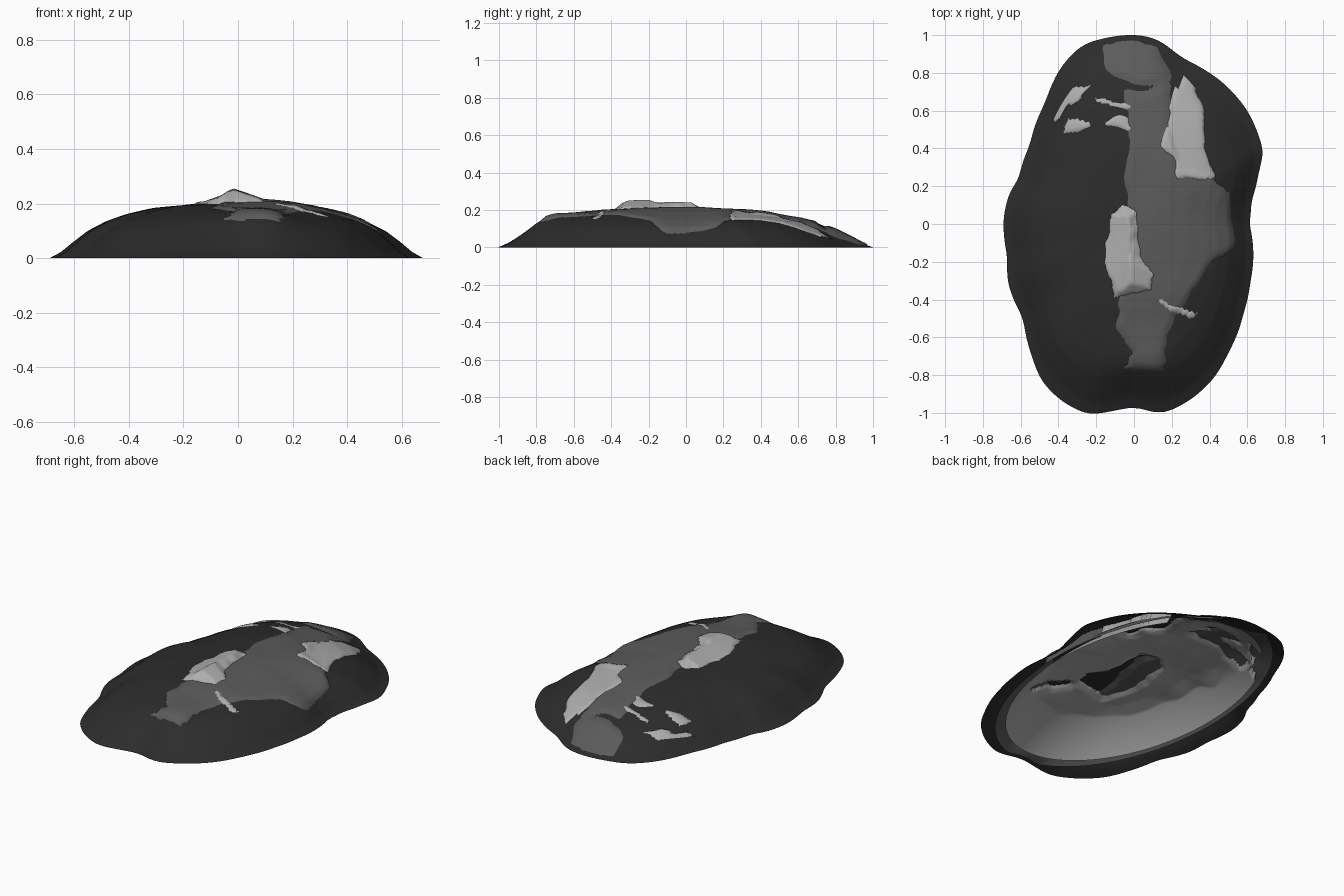
import bpy, bmesh, math
from mathutils import Vector, noise

if "Cube" in bpy.data.objects:
    bpy.data.objects.remove(bpy.data.objects["Cube"])

# footprint of the mound, read anticlockwise from the right
OUT = [(.61,0),(.62,.12),(.66,.28),(.685,.38),(.6,.6),(.48,.74),(.25,.88),(.12,.98),(0,1.003),
       (-.15,.985),(-.27,.95),(-.38,.84),(-.47,.64),(-.55,.42),(-.61,.24),(-.66,.16),
       (-.69,.03),(-.67,-.17),(-.665,-.32),(-.585,-.5),(-.54,-.7),(-.49,-.83),(-.38,-.94),
       (-.24,-1.01),(-.12,-.99),(0,-.965),(.15,-1.005),(.3,-.93),(.42,-.82),(.5,-.68),
       (.58,-.47),(.615,-.31)]
# dome height against relative radius
PROF = [(0,.205),(.15,.203),(.3,.195),(.45,.182),(.6,.158),(.7,.135),(.8,.1),(.88,.058),(.94,.023),(1,0)]
# outlines of the places where the middle and top sheets break through
MID = [[(-.05,.71),(.06,.7),(.2,.77),(.19,.5),(.26,.3),(.42,.25),(.51,.18),(.54,-.14),(.43,-.18),
        (.32,-.35),(.21,-.5),(.17,-.66),(.17,-.78),(-.06,-.77),(-.03,-.68),(-.09,-.55),(-.07,-.3),
        (0,0),(-.05,.2),(-.02,.45)],
       [(-.17,.95),(0,.985),(.12,.93),(.19,.8),(.17,.74),(0,.73),(-.15,.81)]]
PEAK = [[(-.12,.05),(-.06,.09),(.02,.07),(.03,-.17),(.1,-.26),(.09,-.35),(-.1,-.39),(-.16,-.2)]]
FLECKS = [[(.27,.79),(.33,.74),(.36,.6),(.38,.38),(.43,.24),(.23,.25),(.21,.36),(.14,.42),(.19,.52),(.2,.69)],
          [(-.41,.72),(-.23,.73),(-.3,.64),(-.37,.63),(-.39,.53),(-.46,.54)],
          [(-.36,.56),(-.22,.53),(-.3,.49),(-.37,.49)],
          [(-.21,.68),(-.14,.65),(-.02,.62),(-.02,.61),(-.14,.635),(-.2,.64)],
          [(-.16,.53),(-.04,.58),(-.02,.5)],
          [(.14,-.41),(.22,-.44),(.33,-.47),(.3,-.5),(.19,-.46)]]
SEG, RINGS = 192, 72


def lerp_table(tab, t):
    for (a, u), (b, v) in zip(tab, tab[1:]):
        if t <= b:
            return u + (v - u) * (t - a) / (b - a)
    return tab[-1][1]


ANG = [(math.atan2(y, x) % math.tau, math.hypot(x, y)) for x, y in OUT]
ANG.append((math.tau, ANG[0][1]))
RADII = [lerp_table(ANG, i * math.tau / 360) for i in range(360)]
RADII = [sum(RADII[(i + k) % 360] for k in range(-3, 4)) / 7 for i in range(360)]


def outline(a):
    f = (a % math.tau) * 360 / math.tau
    i = int(f)
    return RADII[i % 360] + (RADII[(i + 1) % 360] - RADII[i % 360]) * (f - i)


def inside(polys, x, y, grow=0.0):
    # signed distance to the nearest patch, positive within it, with ragged edge
    best = -9
    for p in polys:
        d, hit = 9, False
        for (ax, ay), (bx, by) in zip(p, p[1:] + p[:1]):
            ux, uy = bx - ax, by - ay
            t = max(0, min(1, ((x-ax)*ux + (y-ay)*uy) / (ux*ux + uy*uy)))
            d = min(d, math.hypot(x - ax - t*ux, y - ay - t*uy))
            if (ay > y) != (by > y) and x < ax + ux * (y - ay) / uy:
                hit = not hit
        best = max(best, d if hit else -d)
    return best + grow + .016 * noise.noise(Vector((x * 14, y * 14, 2)))


def clamp(v, lo, hi):
    return max(lo, min(hi, v))


def dark(x, y):
    t = min(1, math.hypot(x, y) / outline(math.atan2(y, x)))
    fade = min(1, (1 - t) * 4)
    lift = .018 * max(0, -y) - .01 * max(0, y)
    lift += .03 * math.exp(-((x - .03) / .18) ** 2 - ((y + .76) / .15) ** 2)
    n = .008 * noise.noise(Vector((x * 4, y * 4, 0)))
    return lerp_table(PROF, t) + fade * (lift + n)


def bowl(x, y, rx, ry):
    # domed limit that brings an inner sheet down to the ground
    return .24 * (1 - min(1, math.hypot(x / rx, y / ry)) ** 2.6) + .004


def middle(x, y):
    off = clamp(inside(MID, x, y) * .35, -.014, .010)
    z = dark(x, y) + off
    return max(0, z if off > 0 else min(z, bowl(x, y, .57, .985)))


def light(x, y):
    peak, fleck = inside(PEAK, x, y), inside(FLECKS, x, y, .007)
    top = max(dark(x, y), middle(x, y))
    if peak > 0:
        return top + min(.006 + .036 * max(0, 1 - abs(x + .015) / .11), .002 + peak * .7)
    if fleck > 0:
        return top + min(.007, .002 + fleck * .2)
    z = dark(x, y) + clamp(max(peak, fleck) * .4, -.02, 0)
    z += .012 * noise.noise(Vector((x * 5, y * 5, 7))) - .006
    return max(0, min(z, bowl(x, y, .54, .9)))


def sheet(name, height, edge, grey):
    # open-bottomed sheet on a polar grid
    bm = bmesh.new()
    centre = bm.verts.new((0, 0, height(0, 0)))
    prev = None
    for r in range(1, RINGS + 1):
        ring = []
        for s in range(SEG):
            a = math.tau * s / SEG
            d = edge(a) * r / RINGS
            x, y = d * math.cos(a), d * math.sin(a)
            ring.append(bm.verts.new((x, y, height(x, y))))
        for s in range(SEG):
            n = (s + 1) % SEG
            if prev:
                bm.faces.new((prev[s], ring[s], ring[n], prev[n]))
            else:
                bm.faces.new((centre, ring[s], ring[n]))
        prev = ring
    me = bpy.data.meshes.new(name)
    bm.to_mesh(me)
    bm.free()
    for p in me.polygons:
        p.use_smooth = True
    ob = bpy.data.objects.new(name, me)
    bpy.context.collection.objects.link(ob)
    mat = bpy.data.materials.new(name + "_grey")
    mat.diffuse_color = (grey, grey, grey, 1)
    mat.use_nodes = True
    mat.node_tree.nodes["Principled BSDF"].inputs["Base Color"].default_value = mat.diffuse_color
    me.materials.append(mat)


def ellipse(rx, ry):
    return lambda a: min(outline(a) * .97, 1 / math.hypot(math.cos(a) / rx, math.sin(a) / ry))


# dark outer mound, mid-grey sheet and pale sheet nested beneath it
sheet("outer_mound", dark, outline, .025)
sheet("middle_layer", middle, ellipse(.57, .985), .105)
sheet("pale_layer", light, ellipse(.54, .9), .42)
